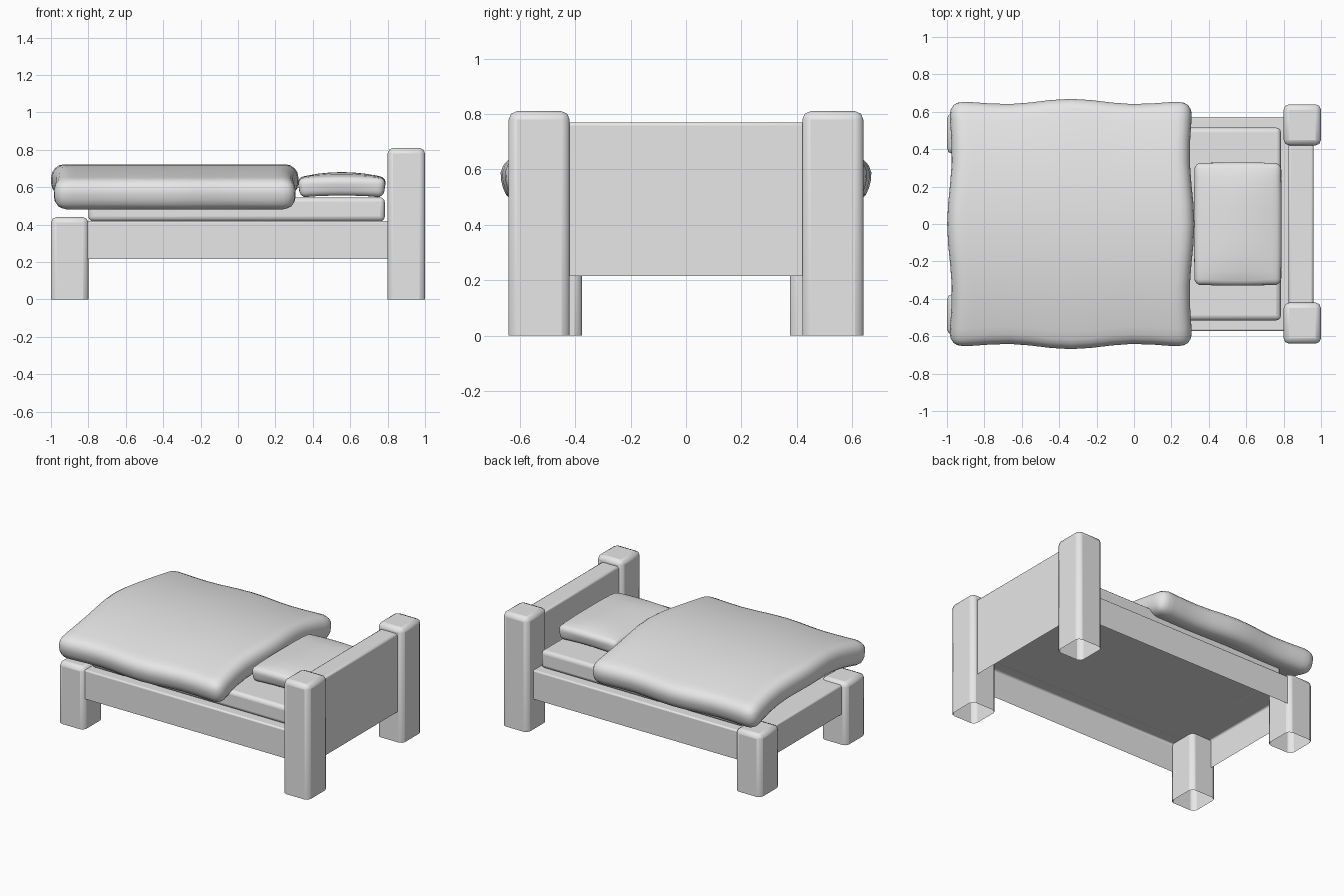
import bpy, bmesh, math

if "Cube" in bpy.data.objects:
    bpy.data.objects.remove(bpy.data.objects["Cube"], do_unlink=True)

grey = bpy.data.materials.new("plain_grey")
grey.use_nodes = True
grey.diffuse_color = (0.8, 0.8, 0.8, 1)
grey.node_tree.nodes["Principled BSDF"].inputs["Base Color"].default_value = (0.8, 0.8, 0.8, 1)


def finish(name, bm, bevel, segments, angle, thickness=0):
    """Turn a bmesh into a smooth, rounded object."""
    mesh = bpy.data.meshes.new(name)
    bm.to_mesh(mesh)
    bm.free()
    mesh.materials.append(grey)
    obj = bpy.data.objects.new(name, mesh)
    bpy.context.collection.objects.link(obj)
    if thickness:
        solid = obj.modifiers.new("thickness", 'SOLIDIFY')
        solid.thickness = thickness
        solid.offset = 0
    mod = obj.modifiers.new("rounding", 'BEVEL')
    mod.width = bevel
    mod.segments = segments
    mod.limit_method = 'ANGLE'
    mod.angle_limit = math.radians(angle)
    bpy.ops.object.select_all(action='DESELECT')
    obj.select_set(True)
    bpy.context.view_layer.objects.active = obj
    bpy.ops.object.shade_smooth_by_angle(angle=math.radians(50))
    return obj


def box(name, x, y, z, bevel, segments=2, open_bottom=False):
    """Rounded box between (min, max) pairs, optionally without a floor."""
    bm = bmesh.new()
    bmesh.ops.create_cube(bm, size=1)
    if open_bottom:
        floor = [f for f in bm.faces if f.normal.z < -0.5]
        bmesh.ops.delete(bm, geom=floor, context='FACES_ONLY')
    for v in bm.verts:
        for i, (lo, hi) in enumerate((x, y, z)):
            v.co[i] = lo + (v.co[i] + 0.5) * (hi - lo)
    return finish(name, bm, bevel, segments, 40)


def cushion(name, shape, thickness, bevel, cells=(10, 10)):
    """Padded sheet; shape maps (u, v) in -1..1 to its middle surface."""
    bm = bmesh.new()
    bmesh.ops.create_grid(bm, x_segments=cells[0], y_segments=cells[1], size=1)
    for v in bm.verts:
        v.co = shape(v.co.x, v.co.y)
    return finish(name, bm, bevel, 4, 50, thickness)


# Posts: tall pair at the head, short pair at the foot
for side, s in (("left", 1), ("right", -1)):
    box("head_post_" + side, (0.8, 1.0), sorted((s * 0.42, s * 0.64)), (0, 0.81), 0.03, 2, True)
    box("foot_post_" + side, (-1.0, -0.8), sorted((s * 0.375, s * 0.592)), (0, 0.44), 0.03, 2, True)

# Frame, hollow underneath, and the headboard standing on its end
box("bed_frame", (-0.96, 0.96), (-0.573, 0.573), (0.215, 0.42), 0.01, 2, True)
box("headboard", (0.825, 0.96), (-0.45, 0.45), (0.40, 0.77), 0.012, 2, True)

# Mattress
box("mattress", (-0.8, 0.785), (-0.515, 0.515), (0.418, 0.545), 0.025, 3)


# Blanket: wavy outline, arched across the width
def blanket_shape(u, v):
    half_x = 0.647 + 0.014 * math.cos(math.pi * v / 0.6) * (1 - 0.6 * v * v)
    half_y = 0.648 + 0.016 * math.cos(math.pi * u / 0.57) * (1 - 0.8 * u * u)
    return (-0.338 + u * half_x, v * half_y, 0.637 - 0.09 * v * v)


cushion("blanket", blanket_shape, 0.17, 0.07, (12, 12))


# Pillow: plump in the middle
def pillow_shape(u, v):
    bulge = (1 - u * u) * (1 - v ** 4)
    return (0.555 + 0.23 * u, 0.325 * v, 0.598 + 0.03 * bulge)


cushion("pillow", pillow_shape, 0.105, 0.035, (8, 8))
